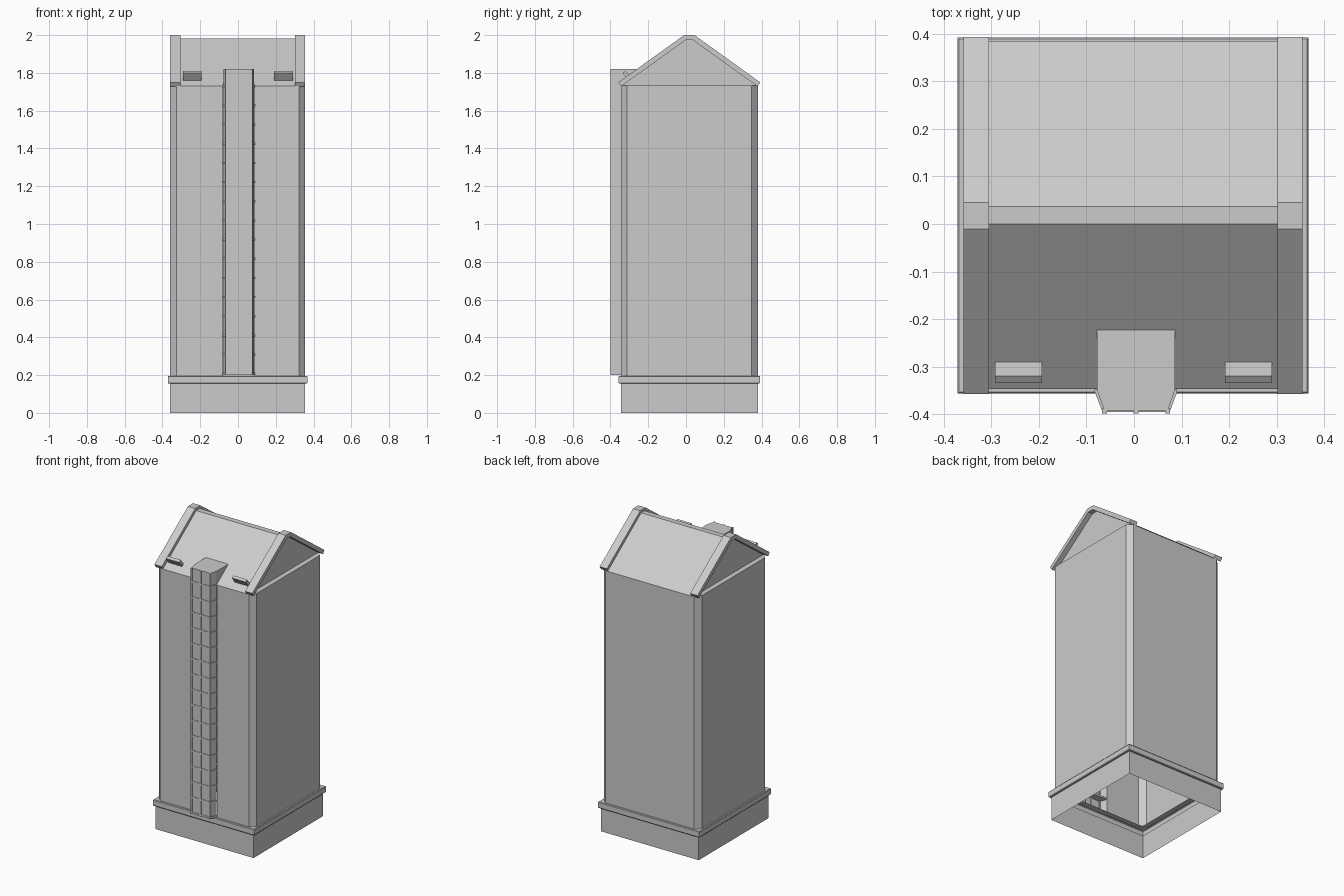
import bpy, bmesh

if "Cube" in bpy.data.objects:
    bpy.data.objects.remove(bpy.data.objects["Cube"])

CX, CY = -0.002, 0.0175      # body centre
HX, HY = 0.357, 0.3625       # body half sizes
EAVE = 1.73


def finish(name, bm):
    bmesh.ops.recalc_face_normals(bm, faces=bm.faces)
    me = bpy.data.meshes.new(name)
    bm.to_mesh(me)
    bm.free()
    ob = bpy.data.objects.new(name, me)
    bpy.context.collection.objects.link(ob)
    return ob


def loft(name, loops, closed=True, cap_start=False, cap_end=False):
    """Skin a list of equal-length point loops."""
    bm = bmesh.new()
    rings = [[bm.verts.new(p) for p in loop] for loop in loops]
    n = len(rings[0])
    for a, b in zip(rings, rings[1:]):
        for i in range(n if closed else n - 1):
            j = (i + 1) % n
            bm.faces.new((a[i], a[j], b[j], b[i]))
    if cap_start:
        bm.faces.new(rings[0])
    if cap_end:
        bm.faces.new(rings[-1])
    return finish(name, bm)


def plan_prism(name, pts, z0, z1, closed=True, caps=True):
    return loft(name, [[(x, y, z) for x, y in pts] for z in (z0, z1)], closed, caps, caps)


def side_prism(name, pts, x0, x1):
    return loft(name, [[(x, y, z) for y, z in pts] for x in (x0, x1)], True, True, True)


def box(name, x0, x1, y0, y1, z0, z1):
    return plan_prism(name, [(x0, y0), (x1, y0), (x1, y1), (x0, y1)], z0, z1)


def rect(off, z):
    a, b = HX + off, HY + off
    return [(CX - a, CY - b, z), (CX + a, CY - b, z), (CX + a, CY + b, z), (CX - a, CY + b, z)]


# Hollow plinth and its projecting ledge, open underneath
loft("plinth", [rect(0, 0), rect(0, 0.155)])
loft("plinth_ledge", [rect(0, 0.155), rect(0.009, 0.155), rect(0.012, 0.159),
                      rect(0.012, 0.192), rect(0.009, 0.196), rect(-0.03, 0.196)])

# Tower walls with chamfered corners, open behind the chute
C = 0.033
X0, X1, Y0, Y1 = CX - HX, CX + HX, CY - HY, CY + HY
plan_prism("tower_walls", [(0.087, Y0), (X1 - C, Y0), (X1, Y0 + C), (X1, Y1 - C), (X1 - C, Y1),
                           (X0 + C, Y1), (X0, Y1 - C), (X0, Y0 + C), (X0 + C, Y0), (-0.08, Y0)],
           0.195, EAVE, closed=False, caps=False)

# Shelves on top of the end walls, below the recessed gables
for side, x_in, x_out in (("left", X0 + C, X0), ("right", X1 - C, X1)):
    plan_prism("gable_shelf_" + side, [(x_in, Y0), (x_out, Y0 + C), (x_out, Y1 - C), (x_in, Y1)],
               EAVE - 0.006, EAVE + 0.002)

# Roof slopes with flat ridge and gable ends, open to the inside
bm = bmesh.new()
roof = [(-0.347, EAVE), (0.0, 1.983), (0.037, 1.983), (0.385, EAVE)]
left, right = [[bm.verts.new((x, y, z)) for y, z in roof] for x in (X0 + C, X1 - C)]
for i in range(3):
    bm.faces.new((left[i], right[i], right[i + 1], left[i + 1]))
bm.faces.new(left)
bm.faces.new(right)
finish("roof", bm)

# Raised trims over both gables
trim = [(-0.358, 1.75), (-0.010, 2.0), (0.045, 2.0), (0.393, 1.75),
        (0.379, 1.728), (0.037, 1.973), (-0.002, 1.973), (-0.344, 1.728)]
side_prism("gable_trim_left", trim, -0.359, -0.305)
side_prism("gable_trim_right", trim, 0.302, 0.355)

# Small flaps standing square to the front slope
flap = [(-0.288, 1.768), (-0.320, 1.810), (-0.335, 1.799), (-0.303, 1.757)]
side_prism("roof_flap_left", flap, -0.292, -0.194)
side_prism("roof_flap_right", flap, 0.191, 0.290)

# Front chute with tapered plan, and its head running back into the roof
chute = [(-0.078, Y0), (-0.078, -0.350), (-0.062, -0.393), (0.071, -0.393),
         (0.086, -0.350), (0.086, Y0)]
plan_prism("chute_walls", chute, 0.2, 1.82, closed=False, caps=True)
side_prism("chute_head", [(Y0, EAVE), (Y0, 1.82), (-0.212, 1.82)], -0.078, 0.086)

# Horizontal bands and upright rails around the chute
band = [(0.004 + (x - 0.004) * 1.06, y - 0.003) for x, y in chute]
for i in range(16):
    z = 0.207 + i * 0.1015
    plan_prism("chute_band_%02d" % i, band, z - 0.006, z + 0.006)
for i, x in enumerate((-0.062, 0.004, 0.071)):
    box("chute_rail_%d" % i, x - 0.005, x + 0.005, -0.399, -0.388, 0.2, 1.82)
